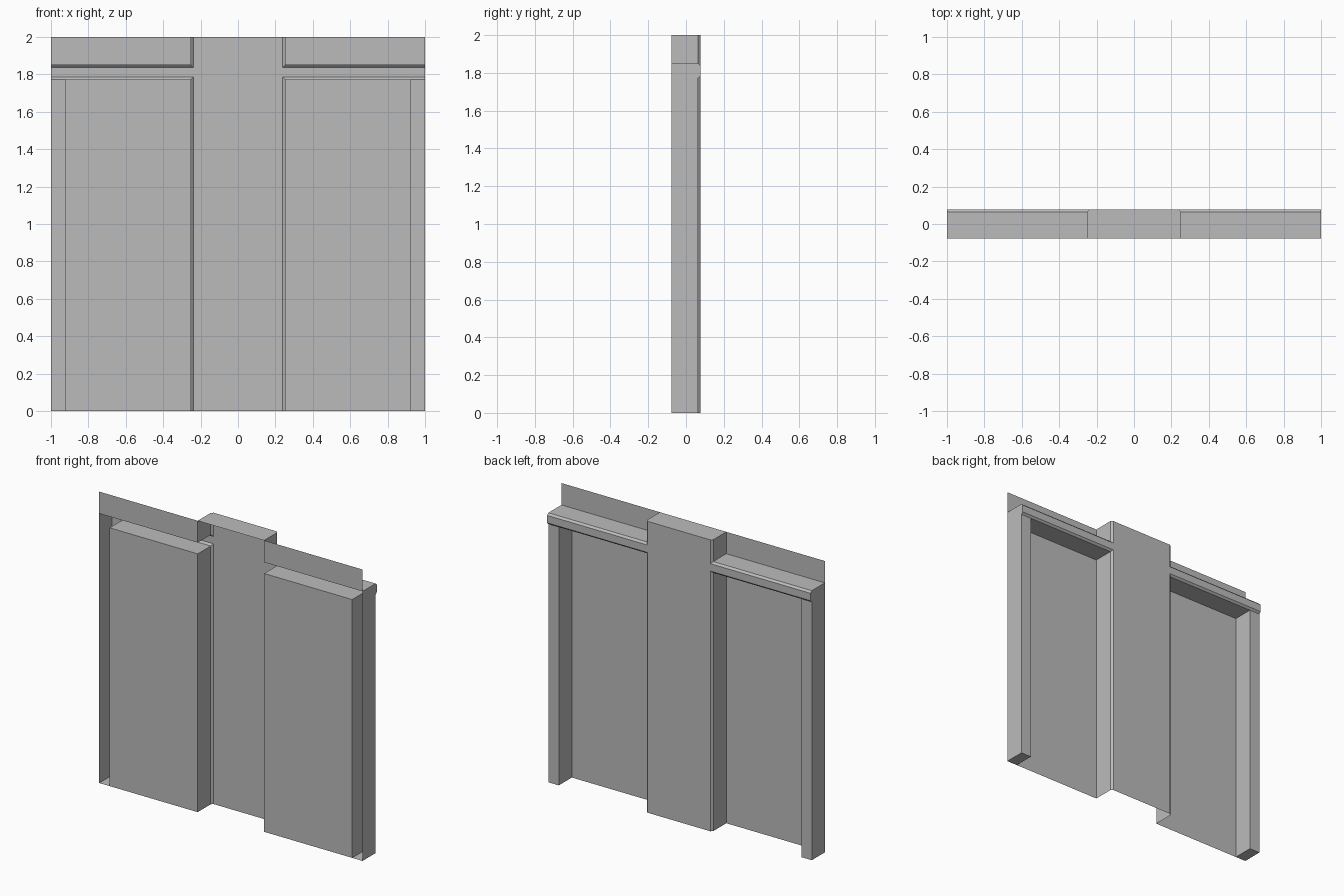
import bpy
import bmesh

# Remove the default cube only
cube = bpy.data.objects.get("Cube")
if cube:
    bpy.data.objects.remove(cube, do_unlink=True)

# Shared dimensions
FRONT, RIM, BACK = -0.077, 0.064, 0.077      # depths along y
COL, COL_IN = 0.252, 0.239                   # column half width, inside its bevel
POST, EDGE = 0.921, 1.0                      # post inner and outer faces
LOW, LOW_IN = 1.773, 1.786                   # beam underside and its bevel
HIGH, HIGH_IN = 1.85, 1.837                  # beam top and its bevel
TOP = 2.0

# Single plain colour
grey = bpy.data.materials.new("plain_grey")
grey.use_nodes = True
colour = (0.5, 0.5, 0.5, 1)
grey.diffuse_color = colour
grey.node_tree.nodes["Principled BSDF"].inputs["Base Color"].default_value = colour


def strip(a, b):
    """Quads that join two chains of points."""
    return [(a[i], a[i + 1], b[i + 1], b[i]) for i in range(len(a) - 1)]


def upright(x0, x1, z0, z1, y):
    """Rectangle facing along y."""
    return [((x0, y, z0), (x1, y, z0), (x1, y, z1), (x0, y, z1))]


def part(name, faces):
    """Thin-shell part built on the left half and mirrored across x."""
    bm = bmesh.new()
    for f in faces:
        bm.faces.new([bm.verts.new(p) for p in f])
    bmesh.ops.remove_doubles(bm, verts=bm.verts, dist=0.0001)
    bmesh.ops.recalc_face_normals(bm, faces=bm.faces)
    mesh = bpy.data.meshes.new(name)
    bm.to_mesh(mesh)
    bm.free()
    mesh.materials.append(grey)
    ob = bpy.data.objects.new(name, mesh)
    bpy.context.collection.objects.link(ob)
    ob.modifiers.new("mirror", 'MIRROR').use_axis[0] = True
    return ob


# Central column: half section swept up, interrupted by the beam, open below
section = [(COL, FRONT), (COL, RIM), (COL_IN, BACK)]
column = upright(0, COL_IN, 0, TOP, BACK)
for z_end, z_wall, z_bevel in ((0, LOW, LOW_IN), (TOP, HIGH, HIGH_IN)):
    ends = [(x, y, z_end) for x, y in section]
    inner = [(x, y, z) for (x, y), z in zip(section, (z_wall, z_wall, z_bevel))]
    column += strip(ends, inner)
column.append([(0, FRONT, TOP)] + [(x, y, TOP) for x, y in section] + [(0, BACK, TOP)])
part("central_column", column)

# Cross beam: bevelled section, mitred into the column, capped at the end
profile = [(FRONT, HIGH), (RIM, HIGH), (BACK, HIGH_IN),
           (BACK, LOW_IN), (RIM, LOW), (FRONT, LOW)]
near = [(COL_IN if y == BACK else COL, y, z) for y, z in profile]
far = [(EDGE, y, z) for y, z in profile]
beam = strip(near[:5], far[:5])
beam += strip(near[4:], [(POST, y, LOW) for y in (RIM, FRONT)])
beam.append(far)
part("cross_beam", beam)

# Side posts: channels open to the front with a closed foot
channel = [(POST, FRONT), (POST, RIM), (EDGE, RIM), (EDGE, FRONT)]
foot = [(x, y, 0) for x, y in channel]
post = strip(foot, [(x, y, LOW) for x, y in channel])
post.append(foot)
part("side_posts", post)

# Flat panels at the front
part("front_panels", upright(COL, POST, 0, LOW, FRONT))
part("upper_panels", upright(COL, EDGE, HIGH, TOP, FRONT))
